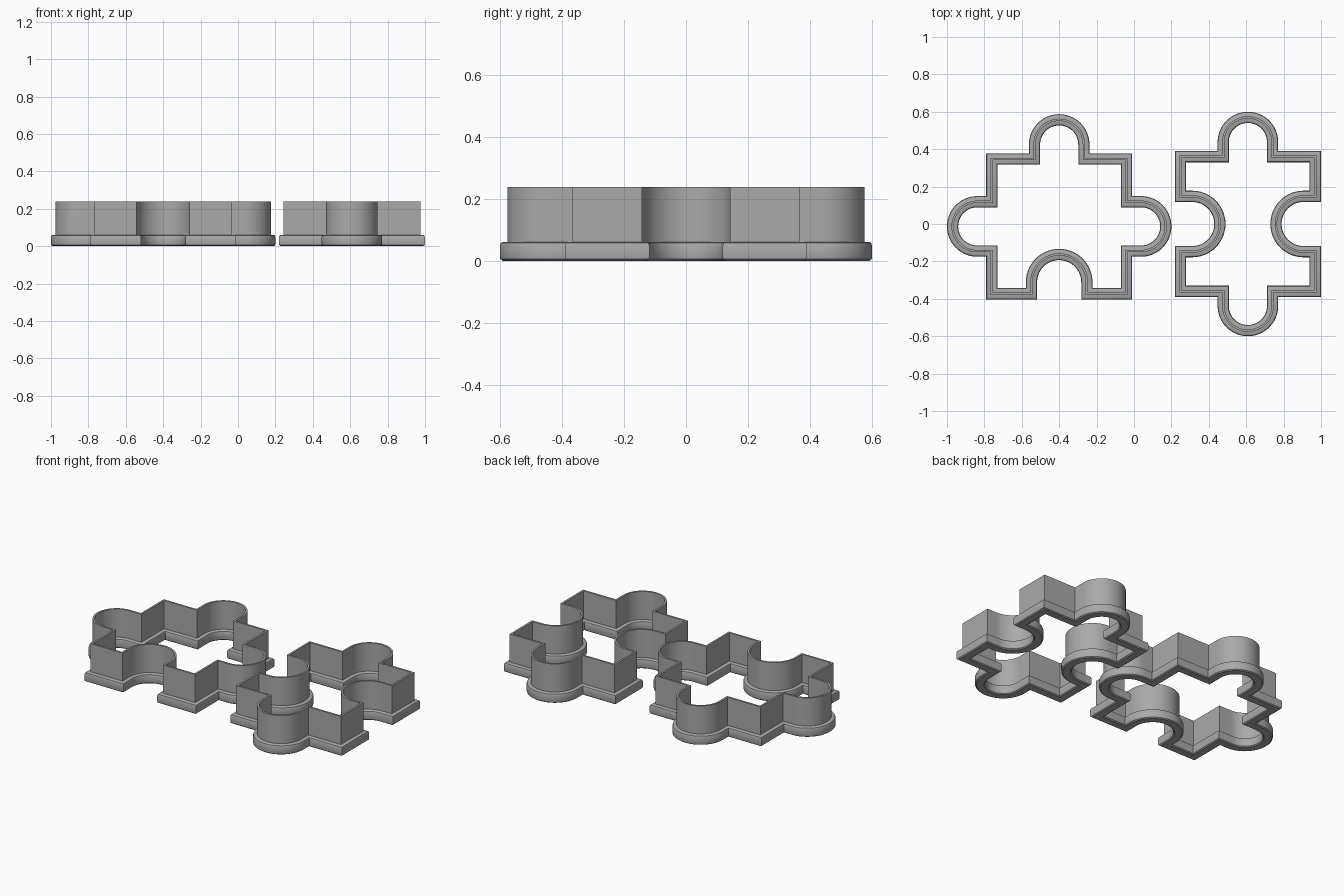
import bpy, bmesh, math
from mathutils import Vector, Matrix

cube = bpy.data.objects.get("Cube")
if cube:
    bpy.data.objects.remove(cube, do_unlink=True)

grey = bpy.data.materials.new("plain grey")
grey.use_nodes = True
colour = (0.40, 0.40, 0.40, 1)
grey.diffuse_color = colour
grey.node_tree.nodes["Principled BSDF"].inputs["Base Color"].default_value = colour

HALF = 0.36        # centreline half size of the square body
REACH = 0.21       # how far tabs and sockets go past the edge
TAB, SOCKET = 0.132, 0.148   # centreline radii
STEPS = 28

# Cross-sections as (offset from the centreline, height), counter-clockwise
RIM = [(-0.021, 0), (0.021, 0), (0.028, 0.005), (0.03, 0.012), (0.03, 0.048),
       (0.027, 0.057), (0.019, 0.061), (-0.019, 0.061), (-0.027, 0.057),
       (-0.03, 0.048), (-0.03, 0.012), (-0.028, 0.005)]
BLADE = [(-0.006, 0.05), (0.006, 0.05), (0.006, 0.238), (-0.006, 0.238)]


def outline(sides):
    """Jigsaw centreline; sides (front, right, back, left) are 1 tab, -1 socket."""
    points = []
    for i, sign in enumerate(sides):
        turn = Matrix.Rotation(i * math.pi / 2, 2)
        r = TAB if sign > 0 else SOCKET
        neck = REACH - r
        edge = [(-HALF, -HALF), (-r, -HALF)]
        for k in range(STEPS + 1):
            t = math.pi * k / STEPS
            edge.append((-r * math.cos(t), -HALF - sign * (neck + r * math.sin(t))))
        edge.append((r, -HALF))
        points += [turn @ Vector(p) for p in edge]
    return points


def sweep(name, path, section, centre):
    """Carry a closed section around a closed path with mitred corners."""
    bm = bmesh.new()
    rings = []
    for i, p in enumerate(path):
        a = (p - path[i - 1]).normalized()
        b = (path[(i + 1) % len(path)] - p).normalized()
        na, nb = Vector((a.y, -a.x)), Vector((b.y, -b.x))
        miter = (na + nb) / (1 + na.dot(nb))
        rings.append([bm.verts.new((*(p + miter * d), z)) for d, z in section])
    n = len(section)
    for i, ring in enumerate(rings):
        nxt = rings[(i + 1) % len(rings)]
        for j in range(n):
            k = (j + 1) % n
            bm.faces.new((ring[j], nxt[j], nxt[k], ring[k]))
    bmesh.ops.recalc_face_normals(bm, faces=bm.faces)
    mesh = bpy.data.meshes.new(name)
    bm.to_mesh(mesh)
    bm.free()
    mesh.materials.append(grey)
    obj = bpy.data.objects.new(name, mesh)
    obj.location = (*centre, 0)
    bpy.context.collection.objects.link(obj)
    bpy.ops.object.select_all(action="DESELECT")
    obj.select_set(True)
    bpy.context.view_layer.objects.active = obj
    bpy.ops.object.shade_smooth_by_angle(angle=math.radians(35))


# Two jigsaw cutters, each a thick grip rim with a thin blade above
for label, sides, centre in (("left_cutter", (-1, 1, 1, 1), (-0.4, -0.013)),
                             ("right_cutter", (1, -1, 1, -1), (0.609, 0))):
    path = outline(sides)
    sweep(label + "_rim", path, RIM, centre)
    sweep(label + "_blade", path, BLADE, centre)
